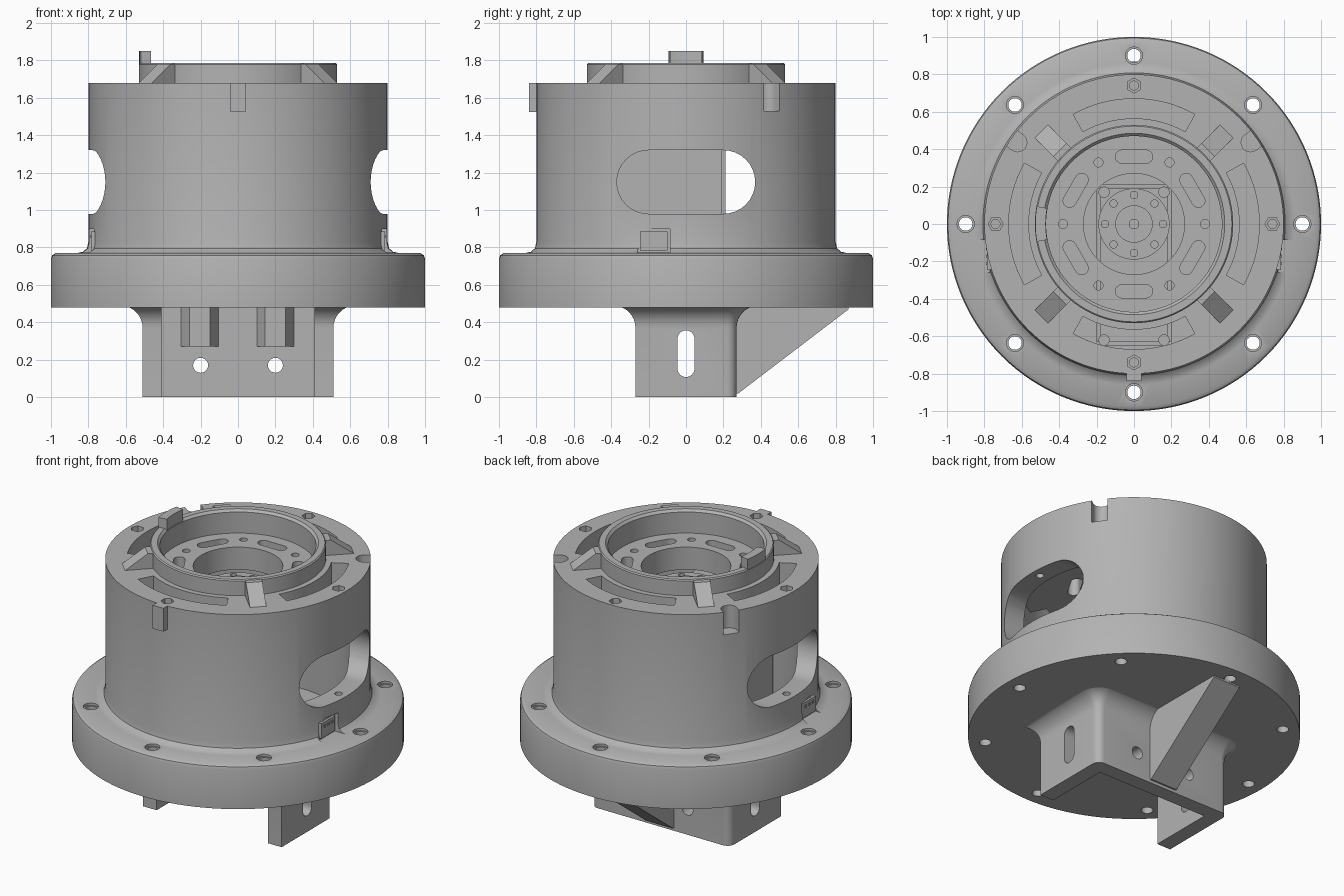
import bpy, bmesh
from math import sin, cos, pi, radians
from mathutils import Matrix, Vector

cube = bpy.data.objects.get("Cube")
if cube:
    bpy.data.objects.remove(cube)

grey = bpy.data.materials.new("machined grey")
grey.use_nodes = True
grey.diffuse_color = (0.45, 0.45, 0.45, 1)
grey.node_tree.nodes["Principled BSDF"].inputs["Base Color"].default_value = (0.45, 0.45, 0.45, 1)


def finish(bm, name):
    bmesh.ops.recalc_face_normals(bm, faces=bm.faces)
    mesh = bpy.data.meshes.new(name)
    bm.to_mesh(mesh)
    bm.free()
    mesh.materials.append(grey)
    obj = bpy.data.objects.new(name, mesh)
    bpy.context.collection.objects.link(obj)
    return obj


def activate(obj):
    bpy.ops.object.select_all(action='DESELECT')
    obj.select_set(True)
    bpy.context.view_layer.objects.active = obj


def smooth(obj):
    activate(obj)
    bpy.ops.object.shade_smooth_by_angle(angle=radians(35))


def prism(bm, outline, depth, matrix=Matrix()):
    """Extrude a 2D outline along local z from 0 to depth."""
    face = bm.faces.new([bm.verts.new(matrix @ Vector((x, y, 0))) for x, y in outline])
    side = bmesh.ops.extrude_face_region(bm, geom=[face], use_keep_orig=True)["geom"]
    step = matrix.to_3x3() @ Vector((0, 0, depth))
    bmesh.ops.translate(bm, verts=[v for v in side if isinstance(v, bmesh.types.BMVert)], vec=step)


def box(bm, lo, hi, turn=0):
    rect = [(lo[0], lo[1]), (hi[0], lo[1]), (hi[0], hi[1]), (lo[0], hi[1])]
    prism(bm, rect, hi[2] - lo[2], Matrix.Rotation(turn, 4, 'Z') @ Matrix.Translation((0, 0, lo[2])))


def circle(r, n=24):
    return [(r * cos(2 * pi * i / n), r * sin(2 * pi * i / n)) for i in range(n)]


def stadium(half, r, n=16):
    """Rounded slot along local x."""
    right = [(half + r * cos(a), r * sin(a)) for a in [-pi / 2 + pi * i / n for i in range(n + 1)]]
    return right + [(-x, -y) for x, y in right]


def sector(r0, r1, half, n=16):
    angles = [half * (2 * i / n - 1) for i in range(n + 1)]
    return ([(r1 * cos(a), r1 * sin(a)) for a in angles]
            + [(r0 * cos(a), r0 * sin(a)) for a in reversed(angles)])


def polar(degrees, r, z):
    return Matrix.Rotation(radians(degrees), 4, 'Z') @ Matrix.Translation((r, 0, z))


def cut(obj, bm):
    cutter = finish(bm, "cutter")
    cutter.hide_render = True
    mod = obj.modifiers.new("cut", 'BOOLEAN')
    mod.operation, mod.solver, mod.object, mod.use_self = 'DIFFERENCE', 'EXACT', cutter, True
    activate(obj)
    bpy.ops.object.modifier_apply(modifier=mod.name)
    bpy.data.objects.remove(cutter)


def lathe(name, profile, n=128):
    bm = bmesh.new()
    verts = [bm.verts.new((r, 0, z)) for r, z in profile]
    edges = [bm.edges.new(pair) for pair in zip(verts, verts[1:] + verts[:1])]
    bmesh.ops.spin(bm, geom=verts + edges, axis=(0, 0, 1), cent=(0, 0, 0),
                   angle=2 * pi, steps=n, use_duplicate=False)
    bmesh.ops.remove_doubles(bm, verts=bm.verts, dist=0.0005)
    loose = [f for f in bm.faces if f.calc_area() < 1e-9]
    bmesh.ops.delete(bm, geom=loose, context='FACES')
    wires = [e for e in bm.edges if not e.link_faces]
    bmesh.ops.delete(bm, geom=wires, context='EDGES')
    return finish(bm, name)


# Hollow drum with flange, top plate and collar
housing = lathe("housing", [
    (0, 0.48), (1, 0.48), (1, 0.74), (0.994, 0.758), (0.975, 0.77), (0.86, 0.77),
    (0.83, 0.777), (0.808, 0.795), (0.8, 0.83), (0.8, 1.68), (0.53, 1.68),
    (0.53, 1.778), (0.523, 1.785), (0.485, 1.785), (0.47, 1.77), (0.47, 1.63),
    (0.27, 1.63), (0.27, 1.48), (0.67, 1.48), (0.67, 0.56), (0, 0.56)])

cuts = bmesh.new()
# Side window through both walls: local x -> y, local y -> z, local z -> x
across = Matrix(((0, 0, 1, -1), (1, 0, 0, 0), (0, 1, 0, 1.15), (0, 0, 0, 1)))
prism(cuts, stadium(0.2, 0.17), 2, across)
for i in range(8):
    prism(cuts, circle(0.036), 0.5, polar(45 * i, 0.9, 0.4))
    prism(cuts, circle(0.046), 0.1, polar(45 * i, 0.9, 0.755))
# Arc openings and screw holes in the top plate
for i in range(4):
    prism(cuts, sector(0.565, 0.67, radians(29)), 0.4, polar(90 * i, 0, 1.4))
    prism(cuts, circle(0.04, 6), 0.06, polar(90 * i, 0.74, 1.64))
    prism(cuts, circle(0.024), 0.56, polar(90 * i, 0.74, 0.9))
    prism(cuts, circle(0.024), 0.5, polar(90 * i, 0.74, 1.25 + 0.25))
# Slots and pin holes in the recessed disc
for i in range(6):
    turn = Matrix.Rotation(pi / 2, 4, 'Z')
    prism(cuts, stadium(0.065, 0.035, 8), 0.3, polar(30 + 60 * i, 0.36, 1.4) @ turn)
    prism(cuts, circle(0.024), 0.3, polar(60 * i, 0.38, 1.4))
# Alignment grooves and connector pockets
for angle in (35, 145):
    prism(cuts, stadium(0.06, 0.05, 10), 0.3, polar(angle, 0.82, 1.53))
for lo, hi in ((0.77, 0.9), (-0.9, -0.77)):
    box(cuts, (lo, -0.26, 0.772), (hi, -0.085, 0.9))
cut(housing, cuts)
smooth(housing)

# Sloped ribs bracing the collar
ribs = bmesh.new()
for i in range(4):
    stand = Matrix.Rotation(radians(45 + 90 * i), 4, 'Z') @ Matrix(
        ((1, 0, 0, 0), (0, 0, -1, 0.05), (0, 1, 0, 0), (0, 0, 0, 1)))
    prism(ribs, [(0.5, 1.66), (0.7, 1.66), (0.7, 1.68), (0.56, 1.78), (0.5, 1.78)], 0.1, stand)
finish(ribs, "collar_ribs")

# Raised stop on the collar and key on the drum front
tab = bmesh.new()
prism(tab, sector(0.472, 0.528, 0.18, 8), 0.15, polar(180, 0, 1.7))
finish(tab, "collar_stop")
key = bmesh.new()
box(key, (-0.04, -0.84, 1.525), (0.04, -0.78, 1.68))
finish(key, "front_key")

# Connectors in the side pockets
plugs = bmesh.new()
for s in (-1, 1):
    xs = sorted((s * 0.765, s * 0.785))
    box(plugs, (xs[0], -0.245, 0.785), (xs[1], -0.1, 0.885))
    xs = sorted((s * 0.78, s * 0.79))
    for y in (-0.21, -0.1725, -0.135):
        box(plugs, (xs[0], y - 0.008, 0.85), (xs[1], y + 0.008, 0.866))
finish(plugs, "connectors")

# Motor inside the drum, with its round output horn
motor = bmesh.new()
box(motor, (-0.2, -0.65, 0.55), (0.2, 0.21, 1.42))
bmesh.ops.bevel(motor, geom=motor.edges[:], offset=0.02, segments=2, affect='EDGES')
for x in (-0.16, 0.16):
    for y in (-0.62, 0.17):
        prism(motor, circle(0.03), 0.03, Matrix.Translation((x, y, 1.41)))
finish(motor, "motor")
horn = lathe("output_horn", [(0, 1.4), (0.19, 1.4), (0.19, 1.5), (0.1, 1.5),
                             (0.1, 1.52), (0.025, 1.52), (0.025, 1.48), (0, 1.48)], 48)
holes = bmesh.new()
for i in range(8):
    prism(holes, circle(0.02, 12), 0.2, polar(45 * i, 0.155, 1.45))
cut(horn, holes)
smooth(horn)


# Mounting channel below: U outline that flares into the flange
def channel(d):
    r = 0.05 + d
    arc = [(0.46 + r * cos(a), 0.22 + r * sin(a)) for a in [pi / 2 * i / 6 for i in range(7)]]
    half = [(0.41, 0.17), (0.41, -0.27 - d), (0.51 + d, -0.27 - d)] + arc
    return half + [(-x, y) for x, y in reversed(half)]


bm = bmesh.new()
levels = [(0, 0)] + [(0.37 + 0.12 * sin(t), 0.12 * (1 - cos(t))) for t in [pi / 2 * i / 8 for i in range(9)]]
rings = [[bm.verts.new((x, y, z)) for x, y in channel(d)] for z, d in levels]
for low, high in zip(rings, rings[1:]):
    for i in range(len(low)):
        j = (i + 1) % len(low)
        bm.faces.new((low[i], low[j], high[j], high[i]))
bm.faces.new(rings[0])
bm.faces.new(rings[-1])
bracket = finish(bm, "mounting_channel")
cuts = bmesh.new()
across = Matrix(((0, 0, 1, -1), (0, -1, 0, 0), (1, 0, 0, 0.232), (0, 0, 0, 1)))
prism(cuts, stadium(0.08, 0.045), 2, across)
for x in (-0.2, 0.2):
    prism(cuts, circle(0.04), 0.5, Matrix.Translation((x, 0.5, 0.17)) @ Matrix.Rotation(pi / 2, 4, 'X'))
cut(bracket, cuts)
smooth(bracket)

# Chamfered bosses on the inside of the web
bosses = bmesh.new()
for x in (-0.205, 0.2):
    prism(bosses, [(x - 0.105, 0.18), (x - 0.055, 0.09), (x + 0.055, 0.09), (x + 0.105, 0.18)],
          0.22, Matrix.Translation((0, 0, 0.27)))
finish(bosses, "web_bosses")

# Triangular brace behind the web
brace = bmesh.new()
upright = Matrix(((0, 0, 1, -0.1), (1, 0, 0, 0), (0, 1, 0, 0), (0, 0, 0, 1)))
prism(brace, [(0.2, 0.02), (0.28, 0.02), (0.87, 0.47), (0.87, 0.49), (0.2, 0.49)], 0.2, upright)
finish(brace, "rear_brace")
